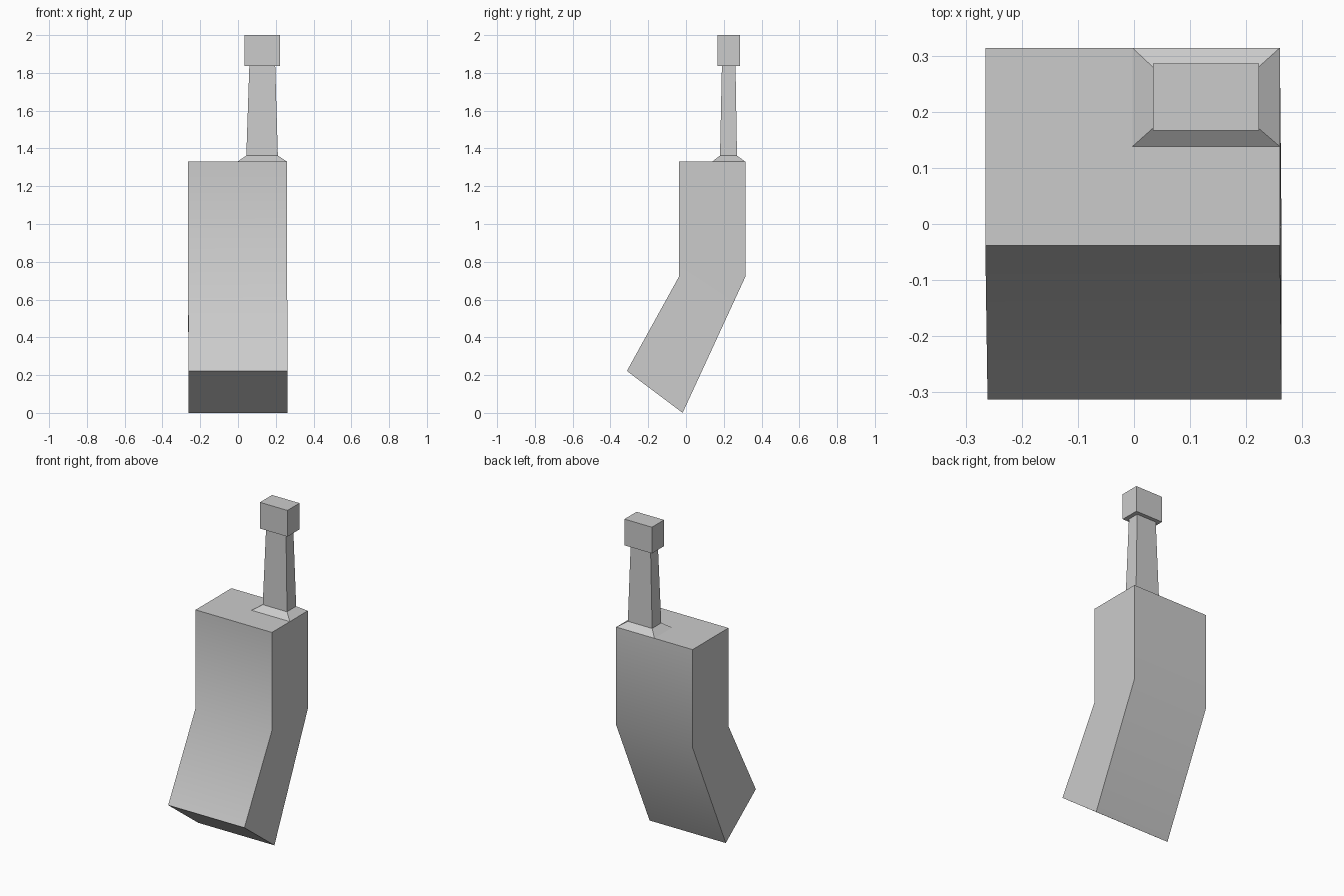
import bpy, bmesh, math

if "Cube" in bpy.data.objects:
    bpy.data.objects.remove(bpy.data.objects["Cube"])


def loft(name, rings, cap_start=True):
    """Skin four-cornered rings into one closed solid."""
    bm = bmesh.new()
    loops = [[bm.verts.new(p) for p in ring] for ring in rings]
    for a, b in zip(loops, loops[1:]):
        for i in range(4):
            j = (i + 1) % 4
            bm.faces.new((a[i], a[j], b[j], b[i]))
    if cap_start:
        bm.faces.new(loops[0][::-1])
    bm.faces.new(loops[-1])
    bmesh.ops.recalc_face_normals(bm, faces=bm.faces)
    mesh = bpy.data.meshes.new(name)
    bm.to_mesh(mesh)
    bm.free()
    obj = bpy.data.objects.new(name, mesh)
    bpy.context.collection.objects.link(obj)
    bpy.ops.object.select_all(action='DESELECT')
    obj.select_set(True)
    bpy.context.view_layer.objects.active = obj
    bpy.ops.object.shade_smooth_by_angle(angle=math.radians(35))
    return obj


def ring(x0, x1, y0, y1, z_front, z_back=None):
    """Rectangle ring; front and back edges may differ in height."""
    zb = z_front if z_back is None else z_back
    return [(x0, y0, z_front), (x1, y0, z_front), (x1, y1, zb), (x0, y1, zb)]


# Bent body: tilted foot, bend line, flat top
loft("bent_body", [
    ring(-0.261, 0.263, -0.313, -0.018, 0.222, 0.0),
    ring(-0.265, 0.26, -0.038, 0.314, 0.72),
    ring(-0.265, 0.26, -0.038, 0.314, 1.33),
])

# Neck: sloped collar and tapering shaft, widening to the block cap
loft("neck_and_cap", [
    ring(-0.003, 0.26, 0.138, 0.314, 1.33),
    ring(0.044, 0.211, 0.18, 0.27, 1.362),
    ring(0.06, 0.197, 0.19, 0.262, 1.837),
    ring(0.034, 0.223, 0.167, 0.286, 1.837),
    ring(0.034, 0.223, 0.167, 0.286, 2.0),
], cap_start=False)
